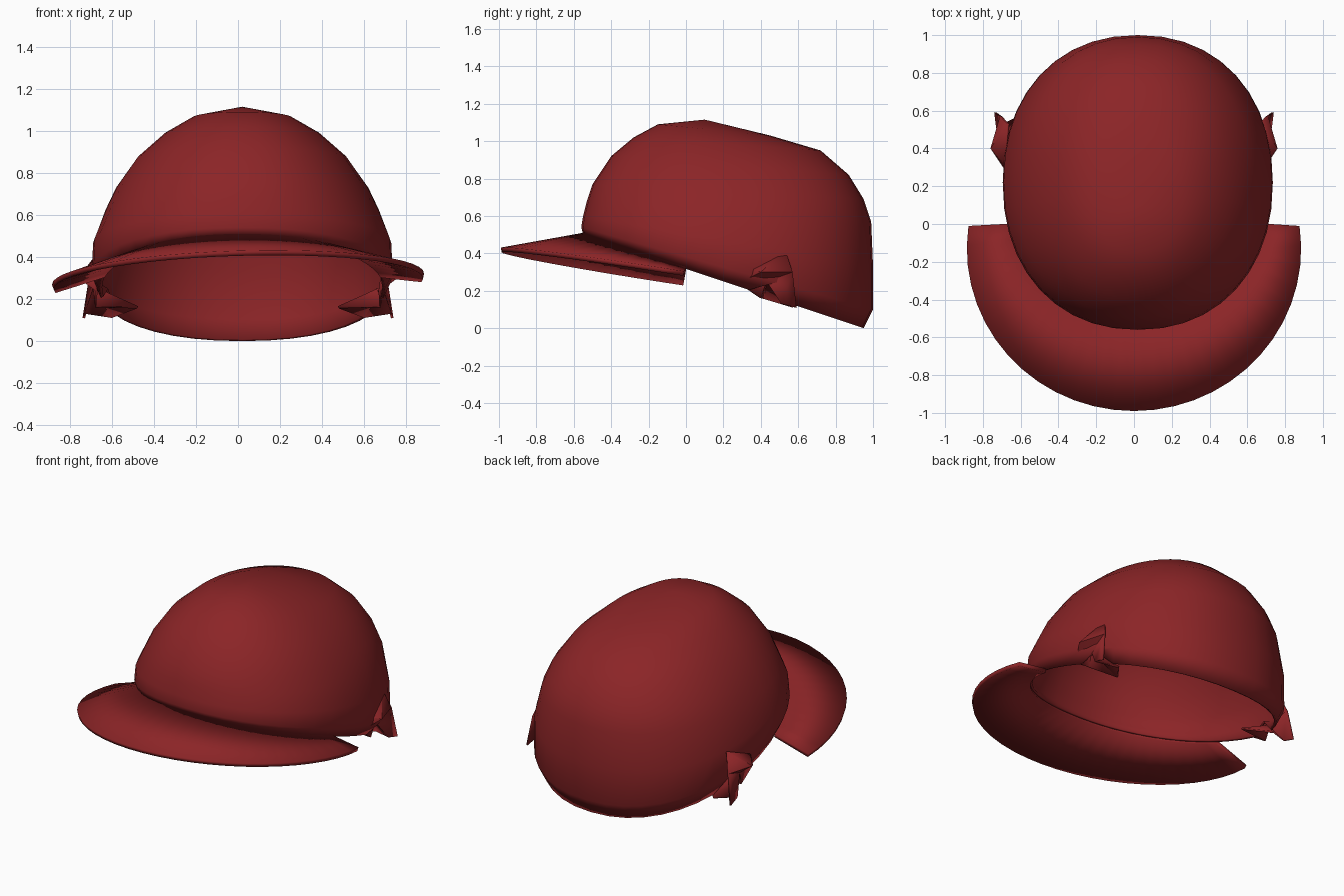
import bpy, bmesh
from math import sin, cos, pi, radians, copysign

cube = bpy.data.objects.get("Cube")
if cube:
    bpy.data.objects.remove(cube)

red = bpy.data.materials.new("deep_red")
red.use_nodes = True
red.diffuse_color = (0.26, 0.018, 0.02, 1)
red.node_tree.nodes["Principled BSDF"].inputs["Base Color"].default_value = red.diffuse_color


def finish(name, bm, thickness, angle):
    bmesh.ops.recalc_face_normals(bm, faces=bm.faces)
    mesh = bpy.data.meshes.new(name)
    bm.to_mesh(mesh)
    bm.free()
    mesh.materials.append(red)
    obj = bpy.data.objects.new(name, mesh)
    bpy.context.collection.objects.link(obj)
    mod = obj.modifiers.new("cloth_thickness", "SOLIDIFY")
    mod.thickness = thickness
    mod.offset = -1
    bpy.ops.object.select_all(action="DESELECT")
    obj.select_set(True)
    bpy.context.view_layer.objects.active = obj
    bpy.ops.object.shade_smooth_by_angle(angle=radians(angle))
    return obj


def ring_point(ring, a):
    """Point on a tilted, slightly squared ring; angle 0 is the front."""
    yf, zf, yb, zb, w = ring
    power = 0.92
    s = copysign(abs(sin(a)) ** power, sin(a))
    c = copysign(abs(cos(a)) ** power, cos(a))
    t = (1 - c) / 2
    return [0.02 + w * s, yf + (yb - yf) * t, zf + (zb - zf) * t]


# Crown: front y, front z, back y, back z, half width
rings = [
    (-0.55, 0.50, 0.95, 0.00, 0.68),
    (-0.56, 0.54, 1.00, 0.10, 0.715),
    (-0.55, 0.60, 1.00, 0.33, 0.71),
    (-0.53, 0.68, 0.99, 0.57, 0.65),
    (-0.50, 0.77, 0.95, 0.69, 0.60),
    (-0.40, 0.92, 0.87, 0.82, 0.50),
    (-0.28, 1.02, 0.72, 0.95, 0.37),
    (-0.15, 1.09, 0.45, 1.03, 0.24),
]
SEG = 40
bm = bmesh.new()
loops = []
for i, ring in enumerate(rings):
    loop = []
    for k in range(SEG):
        p = ring_point(ring, 2 * pi * k / SEG)
        if i == 0 and 0.39 < p[1] < 0.5:   # notch in the rim under each side knot
            p[2] = 0.24
        loop.append(bm.verts.new(p))
    loops.append(loop)
for lo, hi in zip(loops, loops[1:]):
    for k in range(SEG):
        n = (k + 1) % SEG
        bm.faces.new((lo[k], lo[n], hi[n], hi[k]))
top = bm.verts.new((0.02, 0.1, 1.115))
for k in range(SEG):
    bm.faces.new((loops[-1][k], loops[-1][(k + 1) % SEG], top))
finish("crown", bm, 0.015, 60)

# Brim: swept from the crown rim to a wide outer curve
bm = bmesh.new()
inner, outer = [], []
STEPS = 28
for k in range(STEPS + 1):
    a = radians(-98 + 196 * k / STEPS)
    x, y = 0.885 * sin(a), -0.13 - 0.86 * cos(a)
    outer.append(bm.verts.new((x, y, 0.43 - 0.155 * (y + 0.99) + 0.03 * x)))
    p = ring_point(rings[0], a * 0.78)
    inner.append(bm.verts.new((p[0], p[1], p[2] + 0.01)))
for k in range(STEPS):
    bm.faces.new((inner[k], outer[k], outer[k + 1], inner[k + 1]))
if sum(f.normal.z for f in bm.faces) < 0:
    bmesh.ops.reverse_faces(bm, faces=bm.faces)
finish("brim", bm, 0.025, 40)

# Side knots: crumpled cloth folds at the rim
for side, name in ((1, "left_knot"), (-1, "right_knot")):
    bm = bmesh.new()
    points = {
        "front": (0.68, 0.28, 0.24), "shoulder": (0.69, 0.32, 0.33),
        "peak": (0.67, 0.53, 0.42), "ridge": (0.76, 0.40, 0.30),
        "back": (0.71, 0.57, 0.30), "tail": (0.74, 0.59, 0.11),
        "tail_front": (0.73, 0.51, 0.13), "pinch": (0.69, 0.43, 0.25),
        "tip": (0.68, 0.40, 0.16), "inside": (0.48, 0.42, 0.155),
        "inside_low": (0.60, 0.57, 0.11),
    }
    v = {k: bm.verts.new((side * x, y, z)) for k, (x, y, z) in points.items()}
    folds = [
        "front shoulder ridge", "shoulder peak ridge", "peak back ridge",
        "ridge back pinch", "front ridge pinch", "front pinch tip",
        "back tail tail_front", "back tail_front pinch",
        "pinch inside tip", "pinch inside_low inside", "tail_front inside_low pinch",
    ]
    for fold in folds:
        bm.faces.new([v[n] for n in fold.split()])
    finish(name, bm, 0.012, 20)
